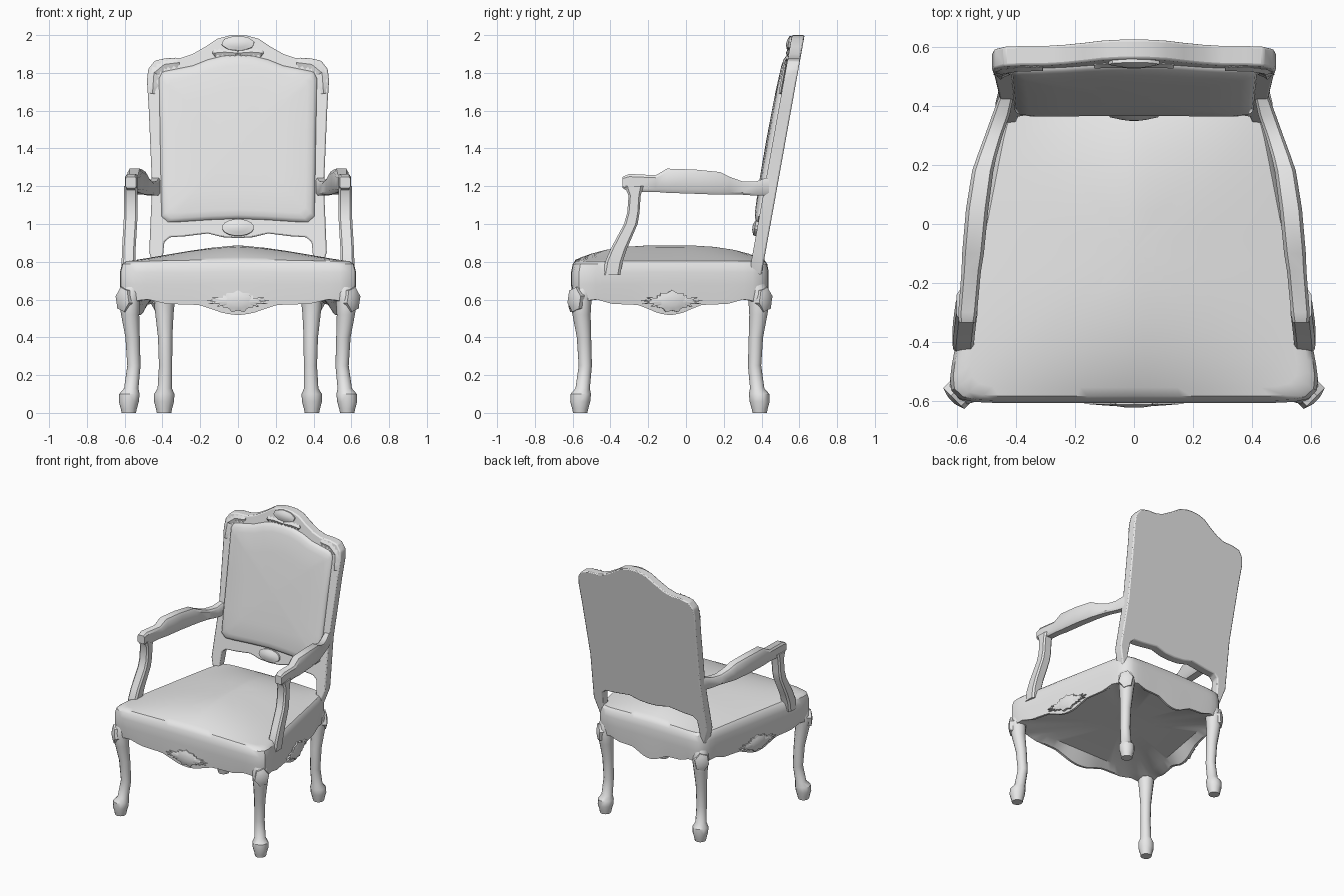
import bpy, bmesh, math
from mathutils import Matrix, Vector

if "Cube" in bpy.data.objects:
    bpy.data.objects.remove(bpy.data.objects["Cube"])

grey = bpy.data.materials.new("light grey")
grey.use_nodes = True
grey.diffuse_color = (0.8, 0.8, 0.8, 1)
grey.node_tree.nodes["Principled BSDF"].inputs["Base Color"].default_value = (0.8, 0.8, 0.8, 1)
parts = []
LEAN = 0.18


def frame_y(z):
    """Front plane of the leaning back frame."""
    return 0.345 + LEAN * (z - 0.8)


def loft(name, rings, mirror=False, matrix=None):
    """Skin a list of equal-length rings and cap both ends."""
    bm = bmesh.new()
    loops = [[bm.verts.new(p) for p in ring] for ring in rings]
    for a, b in zip(loops, loops[1:]):
        for i in range(len(a)):
            j = (i + 1) % len(a)
            bm.faces.new((a[i], a[j], b[j], b[i]))
    bm.faces.new(loops[0])
    bm.faces.new(loops[-1])
    if matrix:
        bm.transform(matrix)
    bmesh.ops.recalc_face_normals(bm, faces=bm.faces)
    mesh = bpy.data.meshes.new(name)
    bm.to_mesh(mesh)
    bm.free()
    mesh.materials.append(grey)
    obj = bpy.data.objects.new(name, mesh)
    bpy.context.collection.objects.link(obj)
    if mirror:
        obj.modifiers.new("Mirror", 'MIRROR')
    parts.append(obj)
    return obj


def chamfered(cx, cy, hx, hy, c=0.3):
    """Rectangle with cut corners as 2D points."""
    k = 1 - c
    return [(cx + hx * u, cy + hy * v) for u, v in
            ((1, -k), (1, k), (k, 1), (-k, 1), (-1, k), (-1, -k), (-k, -1), (k, -1))]


def interp(table, t):
    for (a, va), (b, vb) in zip(table, table[1:]):
        if t <= b:
            return va + (vb - va) * (t - a) / (b - a)
    return table[-1][1]


# Upholstered seat: crowned top, flared sides, scalloped apron
APRON = [(0, 0.517), (0.12, 0.527), (0.22, 0.55), (0.33, 0.572), (0.6, 0.577),
         (0.78, 0.605), (0.88, 0.59), (1, 0.57)]


def crown(u, v, t):
    return 0.8 + 0.087 * (1 - abs(u) ** 1.4) * (1 - abs(v) ** 3)


def scallop(u, v, t):
    return interp(APRON, t)


def seat_ring(scale, height):
    ring, n = [], 112
    for i in range(n):
        a = math.tau * (i + 0.5) / n
        c, s = math.cos(a), math.sin(a)
        r = (abs(c) ** 14 + abs(s) ** 14) ** (-1 / 14)
        u, v = c * r * scale, s * r * scale
        t = min(abs(u), abs(v)) / max(abs(u), abs(v))
        z = height(u, v, t) if callable(height) else height
        ring.append((u * (0.54 - 0.106 * v), -0.085 + 0.523 * v, z))
    return ring


loft("seat", [seat_ring(s, z) for s, z in (
    (0.02, crown), (0.25, crown), (0.45, crown), (0.65, crown), (0.8, crown), (0.9, crown),
    (0.955, crown), (0.985, 0.787), (1, 0.745), (1, 0.68), (0.985, scallop), (0.955, scallop),
    (0.87, 0.61), (0.3, 0.63))])


# Cabriole legs: height, outward offset, radius
LEG = [(0, 0.015, 0.038), (0.02, 0.015, 0.042), (0.06, 0.015, 0.053), (0.1, 0.012, 0.054),
       (0.13, 0.002, 0.038), (0.25, -0.012, 0.035), (0.4, -0.005, 0.038),
       (0.52, 0.008, 0.048), (0.6, 0.012, 0.057), (0.66, 0.002, 0.055), (0.73, -0.015, 0.04)]


def legs(name, x, y, dx, dy):
    rings = []
    for z, off, r in LEG:
        rings.append([(x + off * dx + r * math.cos(math.tau * k / 12),
                       y + off * dy + r * math.sin(math.tau * k / 12), z) for k in range(12)])
    loft(name, rings, mirror=True)


legs("front_legs", 0.563, -0.545, 1, -1)
legs("back_legs", 0.387, 0.375, 0.3, 1)

# Back frame: outline of one half, mirrored, extruded and leaned
HALF = [(0, 0.925), (0.08, 0.93), (0.16, 0.95), (0.28, 0.935), (0.36, 0.93), (0.39, 0.905),
        (0.4, 0.8), (0.38, 0.69), (0.42, 0.69), (0.47, 0.85), (0.455, 1.2), (0.473, 1.62),
        (0.482, 1.76), (0.475, 1.82), (0.44, 1.865), (0.38, 1.878), (0.3, 1.88), (0.24, 1.9),
        (0.17, 1.94), (0.11, 1.98), (0.05, 1.997), (0, 2)]
outline = HALF + [(-x, z) for x, z in HALF[-2:0:-1]]
frame = loft("back_frame", [[(x, frame_y(z) + d, z) for x, z in outline] for d in (0, 0.067)])
bevel = frame.modifiers.new("Bevel", 'BEVEL')
bevel.width = 0.008
bevel.segments = 2

# Back cushion
PAD = [(0, 1.028), (0.15, 1.022), (0.3, 1.012), (0.37, 1.01), (0.405, 1.04), (0.408, 1.2),
       (0.413, 1.5), (0.418, 1.77), (0.4, 1.806), (0.32, 1.822), (0.24, 1.838), (0.16, 1.87),
       (0.08, 1.89), (0, 1.895)]
pad = PAD + [(-x, z) for x, z in PAD[-2:0:-1]]
rings = []
for s, d in ((1, 0.02), (1, -0.003), (0.985, -0.012), (0.95, -0.021), (0.88, -0.027),
             (0.6, -0.033), (0.03, -0.036)):
    ring = []
    for x, z in pad:
        zz = 1.43 + (z - 1.43) * s
        ring.append((x * s, frame_y(zz) + d, zz))
    rings.append(ring)
loft("back_cushion", rings)

# Armrests: y, centre x, half width, bottom z, top z
ARM = [(-0.335, 0.567, 0.028, 1.19, 1.25), (-0.3, 0.565, 0.032, 1.17, 1.265),
       (-0.16, 0.553, 0.033, 1.17, 1.258), (-0.1, 0.547, 0.037, 1.165, 1.293),
       (0.05, 0.533, 0.038, 1.16, 1.288), (0.18, 0.514, 0.036, 1.155, 1.275),
       (0.23, 0.5, 0.033, 1.155, 1.25), (0.3, 0.477, 0.03, 1.155, 1.225),
       (0.37, 0.452, 0.03, 1.15, 1.225), (0.44, 0.432, 0.024, 1.15, 1.25)]
loft("armrests", [[(x, y, z) for x, z in chamfered(xc, (b + t) / 2, w, (t - b) / 2)]
                  for y, xc, w, b, t in ARM], mirror=True)

# Arm supports: z, front y, back y, centre x
SUPPORT = [(0.73, -0.44, -0.348, 0.578), (0.8, -0.428, -0.335, 0.58), (0.87, -0.398, -0.312, 0.578),
           (1, -0.328, -0.256, 0.57), (1.06, -0.311, -0.246, 0.567), (1.15, -0.304, -0.24, 0.567),
           (1.2, -0.325, -0.225, 0.567)]
loft("arm_supports", [[(x, y, z) for x, y in chamfered(xc, (a + b) / 2, 0.036, (b - a) / 2)]
                      for z, a, b, xc in SUPPORT], mirror=True)


# Carved shells: jagged rim rising to a domed centre
def shell(name, loc, turn, w, h, spikes=9, jag=0.8, depth=0.022, tilt=0.0, mirror=False):
    m = (Matrix.Translation(loc) @ Matrix.Rotation(math.radians(turn), 4, 'Z')
         @ Matrix.Rotation(tilt, 4, 'X'))
    rings = []
    for s, d, valley in ((1, 0.02, jag), (1, -0.5 * depth, jag), (0.6, -0.8 * depth, 1),
                         (0.35, -0.95 * depth, 1), (0.05, -depth, 1)):
        ring = []
        for k in range(spikes * 2):
            a = math.pi * (k + 0.5) / spikes
            r = s * (valley if k % 2 else 1)
            ring.append((w * r * math.cos(a), d, h * r * math.sin(a)))
        rings.append(ring)
    loft(name, rings, mirror, m)


for name, loc, turn, mirror in (("front_apron", (0, -0.602, 0.59), 0, False),
                                ("side_apron", (0.535, -0.075, 0.59), 101.5, True)):
    shell(name + "_shell", loc, turn, 0.095, 0.06, mirror=mirror)
    shell(name + "_leaves", loc, turn, 0.17, 0.036, 13, 0.7, 0.018, mirror=mirror)
shell("front_knee_shells", (0.605, -0.585, 0.6), 45, 0.052, 0.068, 6, 0.85, mirror=True)
shell("back_knee_shells", (0.42, 0.415, 0.6), 135, 0.052, 0.068, 6, 0.85, mirror=True)
shell("crest_shell", (0, frame_y(1.955), 1.955), 0, 0.088, 0.04, 8, 0.95, 0.022, -0.178)
shell("lower_rail_shell", (0, frame_y(0.98), 0.98), 0, 0.085, 0.045, 8, 1, 0.026, -0.178)


# Carved leaves on the frame: a ridged band with a toothed edge along a path
def leaves(name, points, width, steps=5):
    points = [Vector((x, frame_y(z) - 0.005, z)) for x, z in points]
    path = []
    for a, b in zip(points, points[1:]):
        path += [a.lerp(b, k / steps) for k in range(steps)]
    path.append(points[-1])
    out = Vector((0, -0.01, 0))
    last = len(path) - 1
    rings = []
    for i, p in enumerate(path):
        along = path[min(i + 1, last)] - path[max(i - 1, 0)]
        side = along.cross(Vector((0, -1, LEAN))).normalized()
        w = width * (1 if i % 2 else 0.5) * (0.4 if i in (0, last) else 1)
        rings.append([p + side * w, p + out, p - side * w, p - out])
    loft(name, rings, mirror=True)


leaves("corner_leaves", [(0.31, 1.855), (0.39, 1.845), (0.445, 1.8), (0.453, 1.69)], 0.03)
leaves("crest_leaves", [(0, 1.905), (0.07, 1.91), (0.135, 1.905)], 0.022)

# Smooth shading with crisp edges
bpy.ops.object.select_all(action='DESELECT')
for obj in parts:
    obj.select_set(True)
bpy.context.view_layer.objects.active = parts[0]
bpy.ops.object.shade_smooth_by_angle(angle=math.radians(35))
